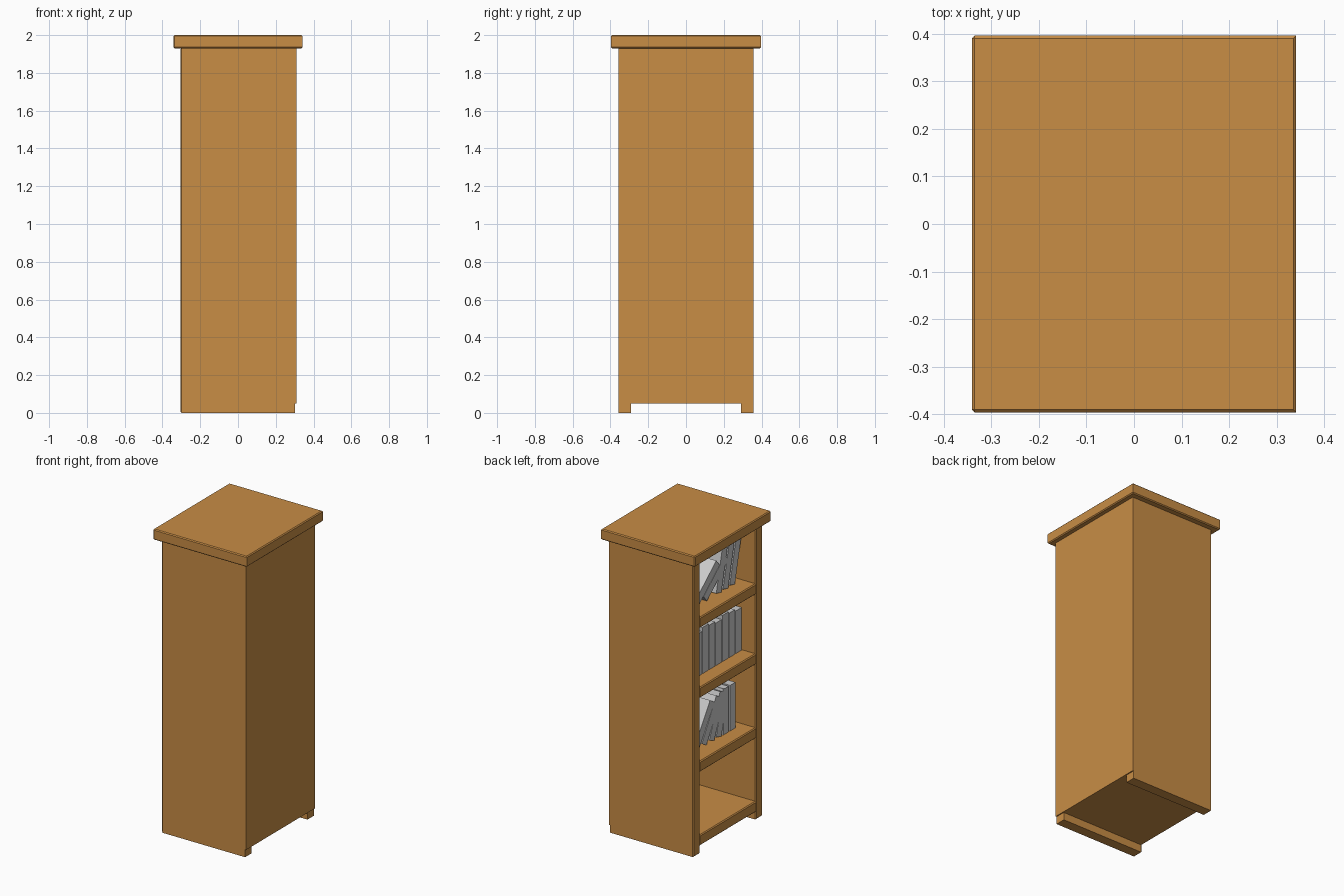
import bpy
import bmesh
from math import radians
from mathutils import Matrix, Vector

default = bpy.data.objects.get("Cube")
if default:
    bpy.data.objects.remove(default, do_unlink=True)


def make_material(name, rgb):
    mat = bpy.data.materials.new(name)
    mat.use_nodes = True
    color = (*rgb, 1.0)
    mat.diffuse_color = color
    mat.node_tree.nodes["Principled BSDF"].inputs["Base Color"].default_value = color
    return mat


wood = make_material("warm_wood", (0.58, 0.266, 0.06))
grey = make_material("book_grey", (0.6, 0.6, 0.6))


def box(name, low, high, mat, chamfer=None, width=0.006):
    """Box between two corners; chamfer(edge) picks the edges to cut."""
    low, high = Vector(low), Vector(high)
    bm = bmesh.new()
    bmesh.ops.create_cube(bm, size=1)
    size = high - low
    for v in bm.verts:
        v.co = Vector(a * b for a, b in zip(v.co, size)) + (low + high) / 2
    if chamfer:
        edges = [e for e in bm.edges if chamfer(e)]
        bmesh.ops.bevel(bm, geom=edges, offset=width, segments=1, affect='EDGES')
    mesh = bpy.data.meshes.new(name)
    bm.to_mesh(mesh)
    bm.free()
    mesh.materials.append(mat)
    obj = bpy.data.objects.new(name, mesh)
    bpy.context.collection.objects.link(obj)
    return obj


def on_open_side(edge):
    return all(v.co.x < -0.2 for v in edge.verts)


def not_back_corner(edge):
    a, b = (v.co for v in edge.verts)
    return not (a.x > 0.2 and abs(a.z - b.z) > 0.01)


# Carcass: the open side faces -x, the thin back board closes +x
FRONT, BACK = -0.305, 0.302
OUTER, INNER = 0.357, 0.29
FLOOR, TOP = 0.05, 1.93
BOARD = 0.07
box("top_board", (-0.341, -0.396, TOP), (0.341, 0.396, 2.0), wood, not_back_corner)
box("side_panel_front", (FRONT, -OUTER, 0), (BACK, -INNER, TOP), wood, on_open_side)
box("side_panel_rear", (FRONT, INNER, 0), (BACK, OUTER, TOP), wood, on_open_side)
box("back_board", (BACK, -OUTER, FLOOR), (0.309, OUTER, TOP), wood)

# Shelves, listed by the height of their top face
shelf_tops = (FLOOR + BOARD, 0.604, 1.09, 1.55)
for i, z in enumerate(shelf_tops):
    box(f"shelf_{i + 1}", (FRONT, -INNER, z - BOARD), (BACK, INNER, z), wood,
        lambda e: on_open_side(e) and abs(e.verts[0].co.z - e.verts[1].co.z) < 0.01)


# Books lean towards -y, resting on their lower corner
def book(name, shelf, y, thickness, height, lean=0):
    obj = box(name, (-0.205, 0, 0), (0.06, thickness, height), grey)
    obj.data.transform(Matrix.Translation((0, y, shelf_tops[shelf]))
                       @ Matrix.Rotation(radians(lean), 4, 'X'))


# Upright row on the third shelf
for i in range(8):
    book(f"upright_book_{i + 1}", 2, -0.285 + i * 0.069, 0.062, 0.28 + 0.012 * (i % 3))

# Lower row: two upright books with others tipped against them
lower_row = [(-0.22, 0), (-0.15, 0), (-0.075, 14), (0.0, 22), (0.08, 30), (0.16, 33)]
for i, (y, lean) in enumerate(lower_row):
    book(f"lower_book_{i + 1}", 1, y, 0.055, 0.3, lean)

# Upper row: three slightly tilted books and two that slid down
upper_row = [(-0.215, 13), (-0.145, 13), (-0.075, 13), (0.075, 50), (0.165, 50)]
for i, (y, lean) in enumerate(upper_row):
    book(f"upper_book_{i + 1}", 3, y, 0.055, 0.29, lean)
